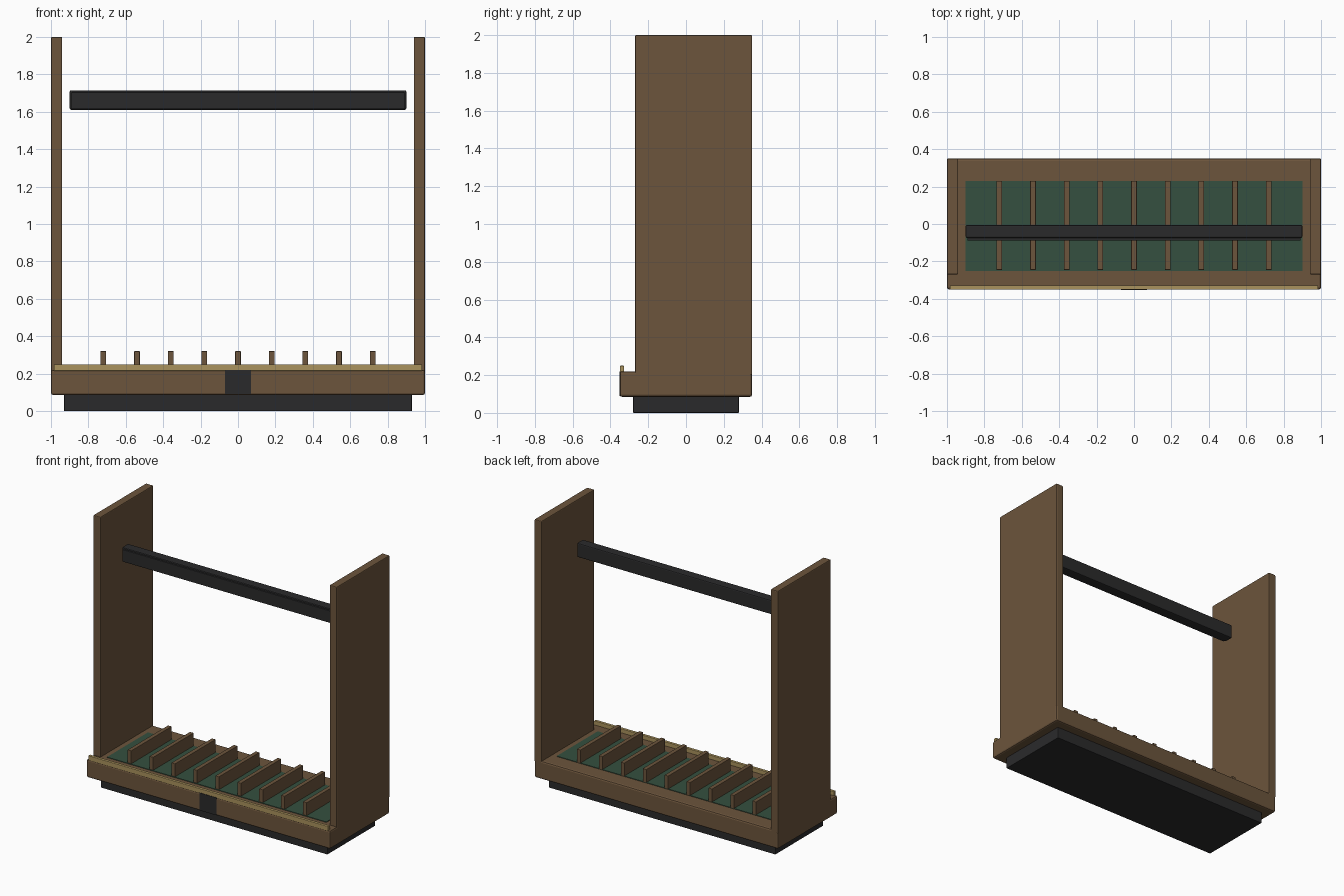
import bpy
import bmesh
import math
from mathutils import Matrix

cube = bpy.data.objects.get("Cube")
if cube:
    bpy.data.objects.remove(cube, do_unlink=True)


def material(name, rgb):
    mat = bpy.data.materials.new(name)
    mat.use_nodes = True
    colour = (*rgb, 1.0)
    mat.diffuse_color = colour
    bsdf = next(n for n in mat.node_tree.nodes if n.type == "BSDF_PRINCIPLED")
    bsdf.inputs["Base Color"].default_value = colour
    return mat


wood = material("walnut wood", (0.15, 0.09, 0.045))
black = material("black metal", (0.023, 0.023, 0.024))
felt = material("green felt", (0.035, 0.08, 0.05))
brass = material("brass", (0.40, 0.29, 0.11))


def finish(name, bm, mat):
    mesh = bpy.data.meshes.new(name)
    bm.to_mesh(mesh)
    bm.free()
    mesh.materials.append(mat)
    obj = bpy.data.objects.new(name, mesh)
    bpy.context.collection.objects.link(obj)
    return obj


def box(name, xs, ys, zs, mat, bevel=0.0):
    """Box between pairs of limits, with optional softened edges."""
    bm = bmesh.new()
    bmesh.ops.create_cube(bm, size=1)
    for v in bm.verts:
        v.co = [(a + b) / 2 + c * (b - a) for c, (a, b) in zip(v.co, (xs, ys, zs))]
    obj = finish(name, bm, mat)
    if bevel:
        mod = obj.modifiers.new("soft edges", "BEVEL")
        mod.width = bevel
        mod.segments = 2
    return obj


# Base: recessed plinth, wooden tray and felt lining
box("plinth", (-0.93, 0.93), (-0.28, 0.28), (0, 0.09), black, 0.004)
box("base_tray", (-1, 1), (-0.35, 0.35), (0.085, 0.22), wood, 0.012)
box("felt_lining", (-0.9, 0.9), (-0.25, 0.23), (0.215, 0.224), felt)
box("front_trim", (-0.985, 0.985), (-0.35, -0.328), (0.215, 0.25), brass, 0.003)

# Upright side panels
for side, name in ((-1, "right_panel"), (1, "left_panel")):
    xs = sorted((side * 0.94, side))
    box(name, xs, (-0.27, 0.35), (0.2, 2), wood, 0.006)

# Row of dividers
for i in range(-4, 5):
    x = i * 0.18
    box(f"divider_{i + 5}", (x - 0.015, x + 0.015), (-0.245, 0.23), (0.21, 0.32), wood, 0.002)

# Upper rail with its front facing
box("upper_rail", (-0.9, 0.9), (-0.075, -0.005), (1.61, 1.715), black, 0.008)
box("rail_facing", (-0.89, 0.89), (-0.088, -0.07), (1.615, 1.705), black, 0.003)

# Badge plate with a thin octagonal ring
box("badge_plate", (-0.07, 0.07), (-0.353, -0.345), (0.09, 0.22), black)
bm = bmesh.new()
centre = Matrix.Translation((0, -0.3545, 0.155)) @ Matrix.Rotation(math.pi / 2, 4, "X")
bmesh.ops.create_circle(bm, cap_ends=True, segments=8, radius=0.049,
                        matrix=centre @ Matrix.Rotation(math.pi / 8, 4, "Z"))
bmesh.ops.inset_region(bm, faces=bm.faces[:], thickness=0.007)
bmesh.ops.delete(bm, geom=[f for f in bm.faces if len(f.verts) == 8], context="FACES")
finish("badge_ring", bm, brass)
